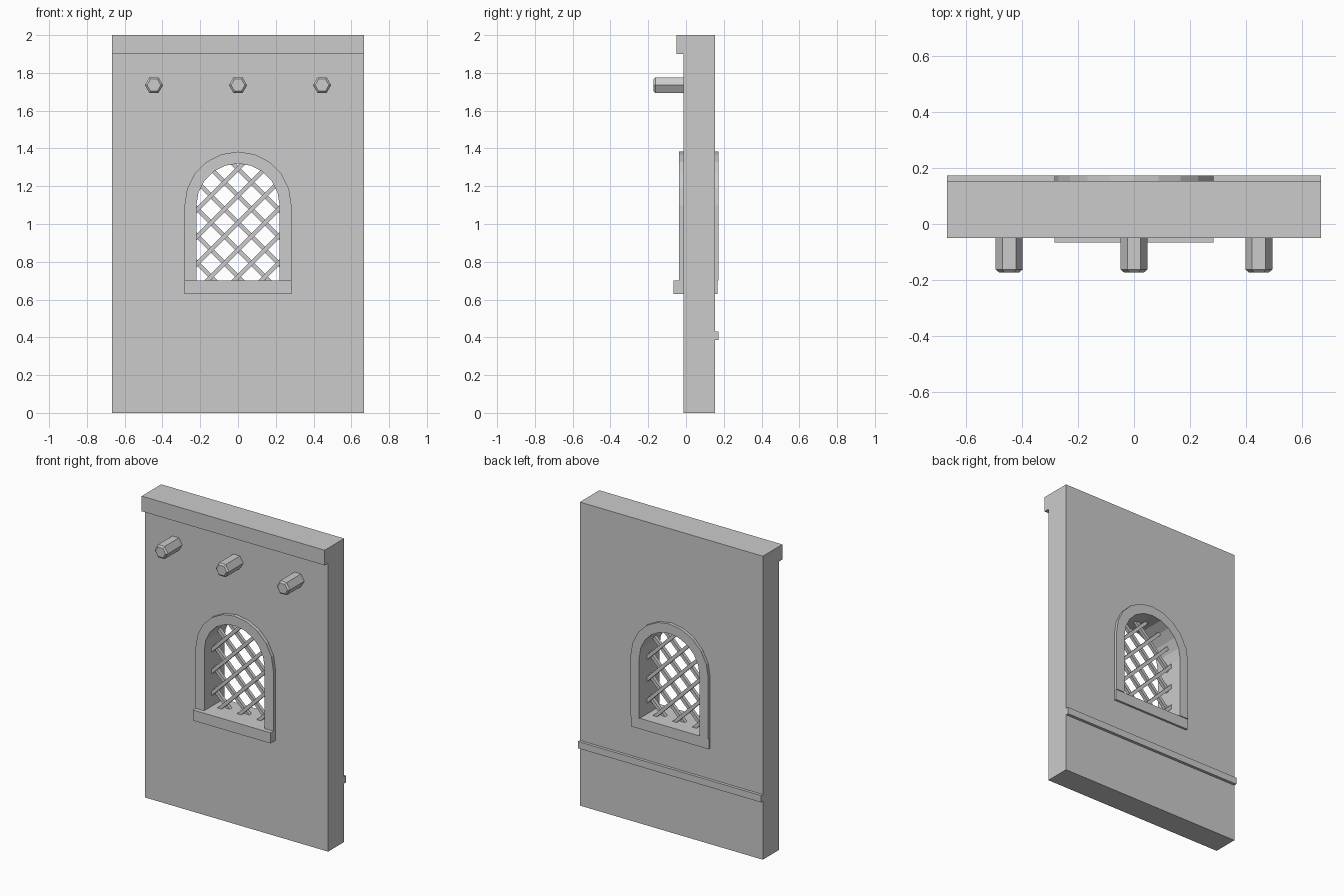
import bpy
import bmesh
import math
from mathutils import Matrix, Vector

cube = bpy.data.objects.get("Cube")
if cube:
    bpy.data.objects.remove(cube, do_unlink=True)

# One plain grey for the whole wall
stone = bpy.data.materials.new("stone_grey")
stone.use_nodes = True
grey = (0.6, 0.6, 0.6, 1)
stone.diffuse_color = grey
stone.node_tree.nodes["Principled BSDF"].inputs["Base Color"].default_value = grey

HALF_WIDTH = 0.667
FRONT, BACK = -0.014, 0.153
SPRING = 1.1
SILL_TOP = 0.70
OUTER, INNER = 0.283, 0.22


def add_object(name, mesh):
    obj = bpy.data.objects.new(name, mesh)
    bpy.context.collection.objects.link(obj)
    mesh.materials.clear()
    mesh.materials.append(stone)
    return obj


def from_bmesh(name, bm):
    mesh = bpy.data.meshes.new(name)
    bm.to_mesh(mesh)
    bm.free()
    return add_object(name, mesh)


def box(name, low, high):
    low, high = Vector(low), Vector(high)
    bm = bmesh.new()
    bmesh.ops.create_cube(bm, size=1)
    bmesh.ops.scale(bm, vec=high - low, verts=bm.verts)
    bmesh.ops.translate(bm, vec=(low + high) / 2, verts=bm.verts)
    return from_bmesh(name, bm)


def arch(radius, bottom, steps=10):
    """Outline of a round-topped opening as (x, z) points."""
    top = [(radius * math.cos(math.pi * i / steps),
            SPRING + radius * math.sin(math.pi * i / steps)) for i in range(steps + 1)]
    return [(radius, bottom)] + top + [(-radius, bottom)]


def slab(name, outlines, front, back):
    """Extrude flat outlines (later ones are holes) from front to back."""
    curve = bpy.data.curves.new(name + "_outline", "CURVE")
    curve.dimensions = "2D"
    curve.fill_mode = "BOTH"
    curve.extrude = (back - front) / 2
    for points in outlines:
        spline = curve.splines.new("POLY")
        spline.points.add(len(points) - 1)
        for point, (x, z) in zip(spline.points, points):
            point.co = (x, z, 0, 1)
        spline.use_cyclic_u = True
    temp = bpy.data.objects.new(name + "_outline", curve)
    bpy.context.collection.objects.link(temp)
    graph = bpy.context.evaluated_depsgraph_get()
    mesh = bpy.data.meshes.new_from_object(temp.evaluated_get(graph))
    bpy.data.objects.remove(temp, do_unlink=True)
    mesh.transform(Matrix.Translation((0, (front + back) / 2, 0))
                   @ Matrix.Rotation(math.pi / 2, 4, "X"))
    bm = bmesh.new()
    bm.from_mesh(mesh)
    bmesh.ops.remove_doubles(bm, verts=bm.verts, dist=0.0001)
    bmesh.ops.recalc_face_normals(bm, faces=bm.faces)
    bm.to_mesh(mesh)
    bm.free()
    mesh.name = name
    for poly in mesh.polygons:
        poly.use_smooth = False
    return add_object(name, mesh)


# Wall with the window opening, its cap and the rail on the back
wall_outline = [(-HALF_WIDTH, 0), (HALF_WIDTH, 0), (HALF_WIDTH, 1.9), (-HALF_WIDTH, 1.9)]
slab("wall", [wall_outline, arch(0.25, 0.665)], FRONT, BACK)
box("wall_cap", (-HALF_WIDTH, -0.05, 1.9), (HALF_WIDTH, BACK, 2))
box("back_rail", (-HALF_WIDTH, BACK - 0.02, 0.385), (HALF_WIDTH, 0.172, 0.43))

# Window surround: an arched band standing on a sill
band = arch(OUTER, SILL_TOP) + arch(INNER, SILL_TOP)[::-1]
slab("window_frame", [band], -0.037, 0.173)
box("window_sill", (-OUTER, -0.066, 0.63), (OUTER, 0.167, SILL_TOP))


# Diagonal lattice, one layer for each direction
def in_opening(x, z):
    reach = INNER + 0.02
    if z > SPRING:
        return math.hypot(x, z - SPRING) < reach
    return abs(x) < reach and z > SILL_TOP - 0.02


def lattice_bar(name, slope, height, y):
    """Bar along z = height + slope * x, ending inside the surround."""
    inside = [i / 200 for i in range(-60, 61) if in_opening(i / 200, height + slope * i / 200)]
    if len(inside) < 8:
        return
    start, end = inside[0], inside[-1]
    middle = (start + end) / 2
    bm = bmesh.new()
    bmesh.ops.create_cube(bm, size=1)
    bmesh.ops.scale(bm, vec=((end - start) * math.sqrt(2), 0.022, 0.022), verts=bm.verts)
    bmesh.ops.transform(bm, verts=bm.verts,
                        matrix=Matrix.Translation((middle, y, height + slope * middle))
                        @ Matrix.Rotation(-slope * math.pi / 4, 4, "Y"))
    from_bmesh(name, bm)


for k in range(-2, 7):
    lattice_bar(f"lattice_rising_{k + 3}", 1, 0.72 + 0.143 * k, 0.051)
    lattice_bar(f"lattice_falling_{k + 3}", -1, 0.72 + 0.143 * k, 0.079)

# Three hexagonal beam ends with chamfered tips
for name, x in (("right", -0.445), ("middle", 0), ("left", 0.445)):
    bm = bmesh.new()
    depth = 0.172 + FRONT + 0.02
    bmesh.ops.create_cone(bm, cap_ends=True, segments=6, radius1=0.048, radius2=0.048,
                          depth=depth, matrix=Matrix.Rotation(math.pi / 6, 4, "Z"))
    # Put corners to the sides, so the top and bottom are flat
    corner = max(bm.verts, key=lambda v: v.co.x).co
    bmesh.ops.rotate(bm, verts=bm.verts, cent=(0, 0, 0),
                     matrix=Matrix.Rotation(-math.atan2(corner.y, corner.x), 3, "Z"))
    tip = [e for e in bm.edges if all(v.co.z > 0 for v in e.verts)]
    bmesh.ops.bevel(bm, geom=tip, offset=0.01, segments=1, affect="EDGES")
    bmesh.ops.transform(bm, verts=bm.verts,
                        matrix=Matrix.Translation((x, -0.172 + depth / 2, 1.735))
                        @ Matrix.Rotation(math.pi / 2, 4, "X"))
    from_bmesh(f"{name}_beam_end", bm)
